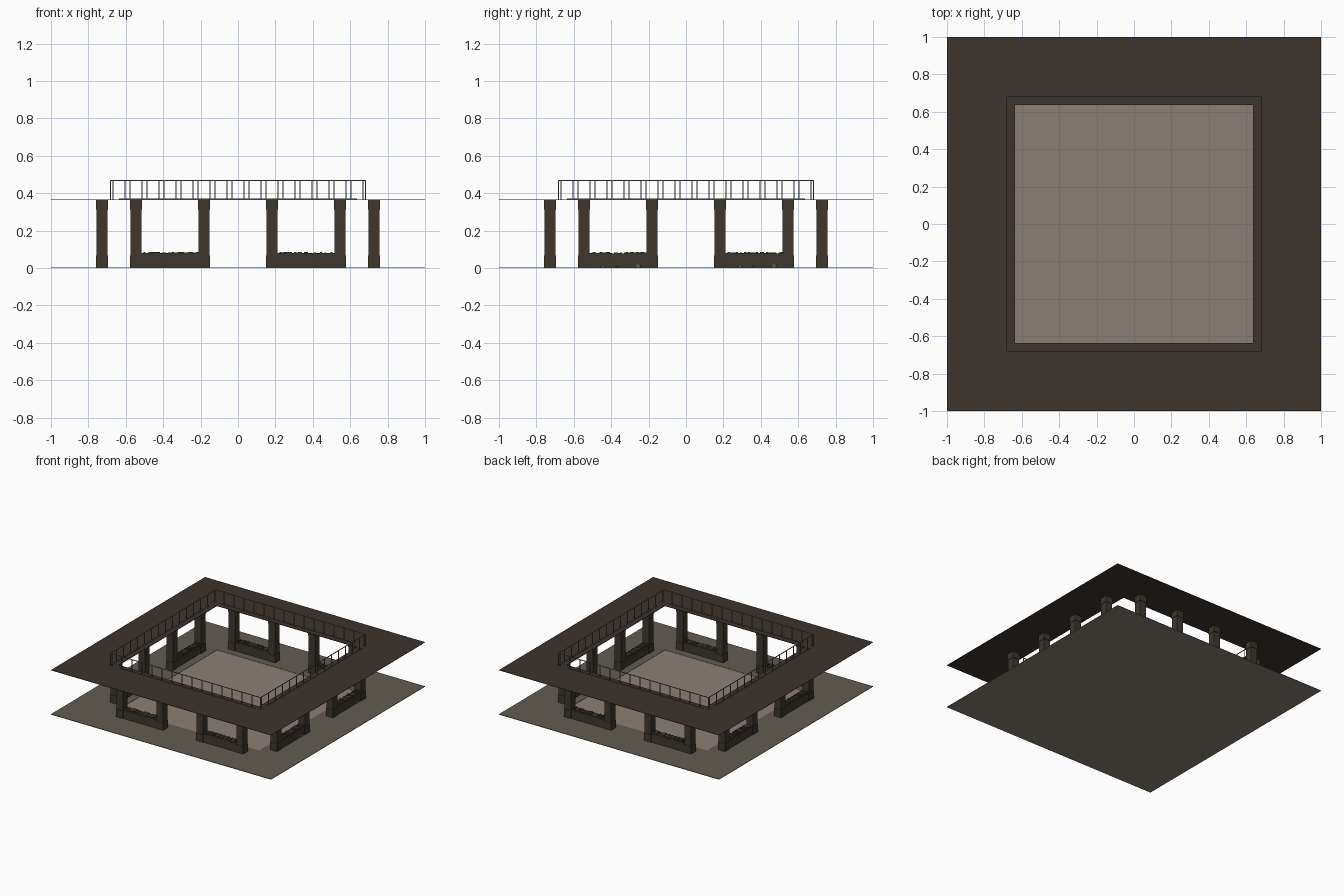
import bpy, bmesh, math, random
from mathutils import Matrix, Vector

if "Cube" in bpy.data.objects:
    bpy.data.objects.remove(bpy.data.objects["Cube"])

random.seed(4)
T = 2 / 11            # tile module
TOP = 2 * T           # upper deck height
HOLE = 3.5 * T        # half size of the opening
ROW = 4 * T           # distance of the pillar rows
RAIL = 3.75 * T       # distance of the railing


def material(name, r, g, b):
    m = bpy.data.materials.new(name)
    lin = [((c / 255 + 0.055) / 1.055) ** 2.4 for c in (r, g, b)]
    m.diffuse_color = (*lin, 1)
    m.use_nodes = True
    m.node_tree.nodes["Principled BSDF"].inputs["Base Color"].default_value = m.diffuse_color
    return m


PINK = material("pinkish stone", 140, 127, 117)
OLIVE = material("olive paving", 97, 93, 81)
DECK = material("dark deck", 61, 52, 45)
STONE = material("dark stone", 62, 55, 46)
METAL = material("grey metal", 112, 113, 114)


def box(bm, x0, x1, y0, y1, z0, z1):
    m = Matrix.Translation(((x0 + x1) / 2, (y0 + y1) / 2, (z0 + z1) / 2))
    m = m @ Matrix.Diagonal((x1 - x0, y1 - y0, z1 - z0, 1))
    bmesh.ops.create_cube(bm, size=1, matrix=m)


def finish(name, bm, mat, angle=0):
    bmesh.ops.rotate(bm, verts=bm.verts, cent=(0, 0, 0),
                     matrix=Matrix.Rotation(angle, 3, 'Z'))
    bmesh.ops.recalc_face_normals(bm, faces=bm.faces)
    me = bpy.data.meshes.new(name)
    bm.to_mesh(me)
    bm.free()
    me.materials.append(mat)
    ob = bpy.data.objects.new(name, me)
    bpy.context.collection.objects.link(ob)
    return ob


def ring(name, inner, z0, z1, mat):
    # square slab with a square hole
    bm = bmesh.new()
    loops = []
    for h, z in ((1, z0), (1, z1), (inner, z1), (inner, z0)):
        loops.append([bm.verts.new((sx * h, sy * h, z))
                      for sx, sy in ((-1, -1), (1, -1), (1, 1), (-1, 1))])
    for a in range(4):
        p, q = loops[a], loops[(a + 1) % 4]
        for i in range(4):
            j = (i + 1) % 4
            bm.faces.new((p[i], p[j], q[j], q[i]))
    return finish(name, bm, mat)


# floors
bm = bmesh.new()
box(bm, -1, 1, -1, 1, 0, 0.002)
finish("ground_floor", bm, PINK)
ring("ground_paving", HOLE, 0.0021, 0.004, OLIVE)
ring("upper_deck", HOLE, TOP, TOP + 0.003, DECK)

for side, label in enumerate(("front", "right", "back", "left")):
    ang = side * math.pi / 2

    # pillars: base, shaft, cap
    bm = bmesh.new()
    for x in (-3 * T, -T, T, 3 * T):
        for w, z0, z1 in ((0.032, 0.002, 0.068), (0.029, 0.068, 0.312),
                          (0.032, 0.312, TOP)):
            box(bm, x - w, x + w, -ROW - w, -ROW + w, z0, z1)
    finish(label + "_pillars", bm, STONE, ang)

    # low walls with a crumbled top edge
    bm = bmesh.new()
    for c in (-2 * T, 2 * T):
        a, b = c - T + 0.03, c + T - 0.03
        box(bm, a, b, -ROW - 0.028, -ROW + 0.028, 0.002, 0.073)
        n = 28
        for i in range(n):
            x0 = a + (b - a) * i / n
            h = 0.073 + random.uniform(0.004, 0.013)
            box(bm, x0, x0 + (b - a) / n, -ROW - 0.026, -ROW + 0.026, 0.073, h)
    finish(label + "_low_walls", bm, STONE, ang)

    # railing: posts, top rail, bottom rail
    bm = bmesh.new()
    r = 0.0022
    zt = 0.47
    for x in [-RAIL] + [-0.668 + T / 2 * k for k in range(15)]:
        box(bm, x - r, x + r, -RAIL - r, -RAIL + r, TOP + 0.002, zt)
    box(bm, -RAIL, RAIL, -RAIL - r, -RAIL + r, zt - 0.005, zt)
    box(bm, -RAIL + T / 2, RAIL - T / 4, -RAIL - r, -RAIL + r,
        TOP + 0.004, TOP + 0.008)
    finish(label + "_railing", bm, METAL, ang)

# small pale stones at the foot of the right walls
bm = bmesh.new()
for y, s in ((-0.444, 0.012), (-0.37, 0.007), (-0.257, 0.015),
             (0.289, 0.012), (0.36, 0.007), (0.47, 0.015)):
    m = Matrix.Translation((ROW + 0.028, y, 0.008)) @ Matrix.Diagonal((0.004, s, s * 0.8, 1))
    bmesh.ops.create_icosphere(bm, subdivisions=1, radius=1, matrix=m)
for v in bm.verts:
    v.co.z = max(v.co.z, 0.003)
finish("right_pebbles", bm, OLIVE)
